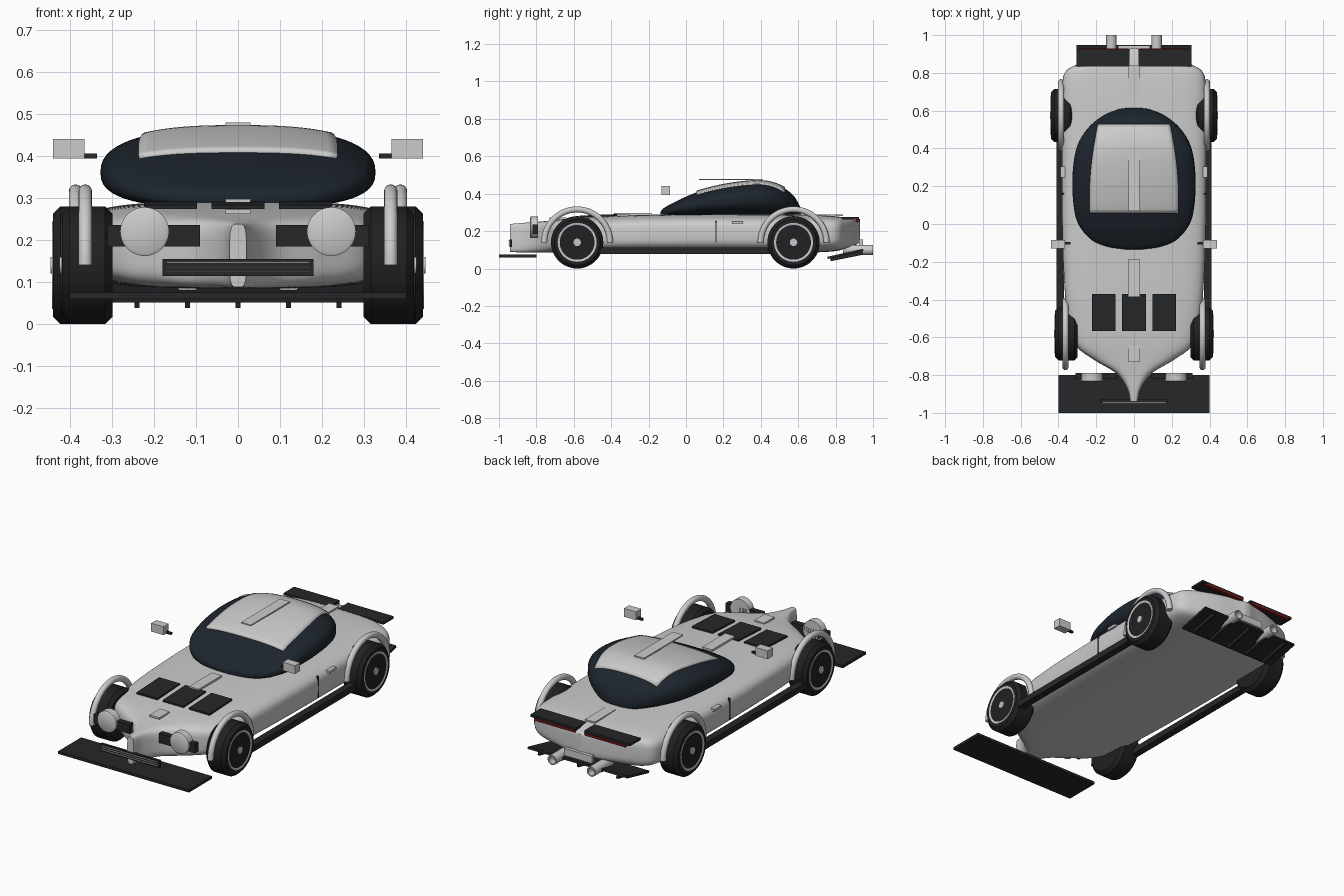
import bpy, bmesh, math
from mathutils import Vector

if "Cube" in bpy.data.objects:
    bpy.data.objects.remove(bpy.data.objects["Cube"])


def mat(name, rgb):
    m = bpy.data.materials.new(name)
    m.diffuse_color = (*rgb, 1)
    m.use_nodes = True
    m.node_tree.nodes["Principled BSDF"].inputs["Base Color"].default_value = m.diffuse_color
    return m


BLACK = mat("black_trim", (0.018, 0.02, 0.022))
RUBBER = mat("rubber", (0.015, 0.015, 0.016))
GLASS = mat("dark_glass", (0.012, 0.018, 0.026))
RIM = mat("rim_metal", (0.55, 0.57, 0.63))
RED = mat("red_lamp", (0.16, 0.01, 0.01))


def make(name, verts, faces, material=None, smooth=True):
    me = bpy.data.meshes.new(name)
    me.from_pydata(verts, [], faces)
    bm = bmesh.new()
    bm.from_mesh(me)
    bmesh.ops.recalc_face_normals(bm, faces=bm.faces)
    bm.to_mesh(me)
    bm.free()
    ob = bpy.data.objects.new(name, me)
    bpy.context.collection.objects.link(ob)
    if material:
        me.materials.append(material)
    if smooth:
        bpy.context.view_layer.objects.active = ob
        bpy.ops.object.select_all(action='DESELECT')
        ob.select_set(True)
        bpy.ops.object.shade_smooth_by_angle(angle=math.radians(40))
    return ob


def box(name, x, y, z, material=None, tilt=0):
    # x, y, z are (min, max) ranges; tilt turns about x
    c = Vector([(a + b) / 2 for a, b in (x, y, z)])
    v = [Vector((i, j, k)) - c for i in x for j in y for k in z]
    f = [(0, 1, 3, 2), (4, 6, 7, 5), (0, 4, 5, 1), (2, 3, 7, 6), (0, 2, 6, 4), (1, 5, 7, 3)]
    ob = make(name, v, f, material, False)
    ob.location = c
    ob.rotation_euler.x = tilt
    return ob


def pair(name, x, y, z, material=None):
    for s, side in ((-1, "left"), (1, "right")):
        box(f"{name}_{side}", sorted((s * x[0], s * x[1])), y, z, material)


def skin(name, rings, material=None, closed_path=False, caps=True):
    n = len(rings[0])
    verts = [p for r in rings for p in r]
    faces = [(i * n + j, i * n + (j + 1) % n, (i + 1) * n + (j + 1) % n, (i + 1) * n + j)
             for i in range(len(rings) - 1) for j in range(n)]
    if caps:
        faces += [tuple(range(n)), tuple(range((len(rings) - 1) * n, len(rings) * n))]
    return make(name, verts, faces, material)


def lathe(name, profile, loc, axis='X', material=None, seg=48):
    # profile is (position along axis, radius)
    rings = []
    for t, r in profile:
        ring = []
        for k in range(seg):
            a = 2 * math.pi * k / seg
            u, v = r * math.cos(a), r * math.sin(a)
            ring.append((t, u, v) if axis == 'X' else (u, t, v))
        rings.append(ring)
    ob = skin(name, rings, material)
    ob.location = loc
    return ob


def spline(keys, steps=6):
    k = [Vector(p) for p in keys]
    k = [k[0] * 2 - k[1]] + k + [k[-1] * 2 - k[-2]]
    out = []
    for i in range(1, len(k) - 2):
        a, b, c, d = k[i - 1:i + 3]
        for s in range(steps):
            t = s / steps
            out.append(0.5 * (2 * b + (c - a) * t + (2 * a - 5 * b + 4 * c - d) * t * t
                              + (3 * b - a - 3 * c + d) * t ** 3))
    return out + [k[-2]]


def loft(name, keys, power, material=None, seg=64):
    # keys are (y, half width, bottom, top) of superellipse sections
    rings = []
    for y, w, z0, z1 in spline(keys):
        ring = []
        for k in range(seg):
            a = 2 * math.pi * k / seg
            c, s = math.cos(a), math.sin(a)
            e = 2 / power
            ring.append((w * math.copysign(abs(c) ** e, c), y,
                         (z0 + z1) / 2 + (z1 - z0) / 2 * math.copysign(abs(s) ** e, s)))
        rings.append(ring)
    return skin(name, rings, material)


class Keys:
    body = [(0, 0, 0, 0)]


# Body shell with pinched nose and tail
V = [(-0.94, .02, .088, .238), (-0.87, .038, .086, .244), (-0.79, .095, .085, .25), (-0.72, .21, .085, .257),
     (-0.64, .31, .085, .266), (-0.5, .35, .085, .276), (-0.3, .37, .085, .285), (0, .38, .085, .29),
     (0.3, .382, .085, .29), (0.6, .382, .085, .288), (0.74, .38, .088, .284), (0.81, .36, .095, .278),
     (0.85, .29, .105, .272), (0.89, .18, .12, .264), (0.915, .07, .13, .256), (0.93, .015, .14, .25)]
loft("body", [Vector(p).to_4d() if len(p) == 3 else Vector(p) for p in V], 4)

# Dark glass canopy
canopy = loft("canopy", [(-0.135, .04, .28, .305), (-0.12, .14, .277, .322), (-0.08, .23, .275, .345),
                         (0, .295, .275, .384), (0.1, .32, .275, .421), (0.25, .326, .275, .453),
                         (0.4, .305, .275, .465), (0.5, .25, .275, .442), (0.57, .17, .275, .395),
                         (0.605, .09, .275, .34), (0.615, .03, .28, .31)], 2.6, GLASS)

# Roof panel wrapped onto the canopy
N = 20
rv = []
for j in range(N + 1):
    t = j / N
    half = .235 + .015 * math.sin(math.pi * t) - .045 * t
    for i in range(N + 1):
        rv.append((half * (2 * i / N - 1), .058 + .467 * t, .6))
rf = [(j * (N + 1) + i, j * (N + 1) + i + 1, (j + 1) * (N + 1) + i + 1, (j + 1) * (N + 1) + i)
      for j in range(N) for i in range(N)]
roof = make("roof_panel", rv, rf)
sw = roof.modifiers.new("wrap", 'SHRINKWRAP')
sw.target = canopy
sw.wrap_method = 'PROJECT'
sw.use_project_z = True
sw.use_positive_direction = False
sw.use_negative_direction = True
so = roof.modifiers.new("thick", 'SOLIDIFY')
so.thickness = 0.016
so.offset = 0

# Centre stripes
box("roof_stripe", (-.03, .03), (.07, .41), (.472, .479))
box("hood_stripe", (-.03, .03), (-.385, -.185), (.287, .298))
box("nose_stripe", (-.03, .03), (-.73, -.64), (.262, .272))
box("tail_stripe", (-.03, .03), (.66, .84), (.282, .29))

# Hood vents
for i, x in enumerate((-.16, 0, .16)):
    box(f"hood_vent_{i}", (x - .063, x + .063), (-.567, -.37), (.277, .287), BLACK, .04)

# Headlights and housings
for s, side in ((-1, "left"), (1, "right")):
    lathe(f"headlight_{side}", [(-.835, .05), (-.83, .058), (-.79, .058)], (s * .222, 0, .22), 'Y')
pair("headlight_housing", (.09, .31), (-.82, -.79), (.184, .236), BLACK)

# Grille with slats
box("grille", (-.18, .18), (-.945, -.93), (.115, .155), BLACK)
for i, z in enumerate((.125, .136, .147)):
    box(f"grille_slat_{i}", (-.17, .17), (-.949, -.94), (z - .0015, z + .0015))

# Splitter, skirts
box("splitter", (-.4, .4), (-1, -.8), (.06, .075), BLACK)
pair("side_skirt", (.37, .41), (-.5, .5), (.078, .112), BLACK)

# Wheels and arches
for end, y, x, ax in (("front", -.582, .358, .363), ("rear", .575, .38, .386)):
    for s, side in ((-1, "left"), (1, "right")):
        tag, at = f"{end}_{side}", (s * x, y, .14)
        lathe("tire_" + tag, [(-.06, .105), (-.06, .122), (-.042, .14), (.042, .14), (.06, .122), (.06, .105)],
              at, material=RUBBER)
        lathe("rim_" + tag, [(s * .02, .104), (s * .062, .104), (s * .062, .096), (s * .058, .09)], at, material=RIM)
        lathe("hub_" + tag, [(s * .04, .02), (s * .066, .02)], at, material=RIM, seg=24)
        rings = []
        for i in range(33):
            a = math.pi * i / 32
            ring = []
            for k in range(16):
                b = math.pi * k / 8
                r = .176 + .016 * math.cos(b)
                ring.append((s * ax + .016 * math.sin(b), y + r * math.cos(a), .14 + r * math.sin(a)))
            rings.append(ring)
        skin("arch_" + tag, rings)

# Mirrors, handles, door seams
pair("mirror", (.365, .44), (-.13, -.085), (.394, .44))
pair("mirror_stalk", (.335, .37), (-.108, -.096), (.394, .406), BLACK)
pair("door_handle", (.365, .388), (.245, .305), (.238, .252))
pair("door_seam", (.37, .383), (.157, .163), (.14, .255), BLACK)

# Rear spoiler with lamps
pair("spoiler", (.025, .305), (.835, .925), (.262, .275), BLACK)
pair("tail_lamp", (.03, .28), (.91, .93), (.25, .264), RED)

# Diffuser with fins, exhausts, plate
box("diffuser", (-.305, .305), (.755, .95), (.072, .084), BLACK, .22)
for i, x in enumerate((-.24, -.12, 0, .12, .24)):
    box(f"diffuser_fin_{i}", (x - .006, x + .006), (.77, .945), (.056, .08), BLACK, .2)
for s, side in ((-1, "left"), (1, "right")):
    lathe(f"exhaust_{side}", [(.84, .027), (1, .027), (1, .02), (.96, .02)], (s * .12, 0, .1), 'Y', seg=32)
box("rear_plate", (-.085, .085), (.925, .945), (.115, .155))
